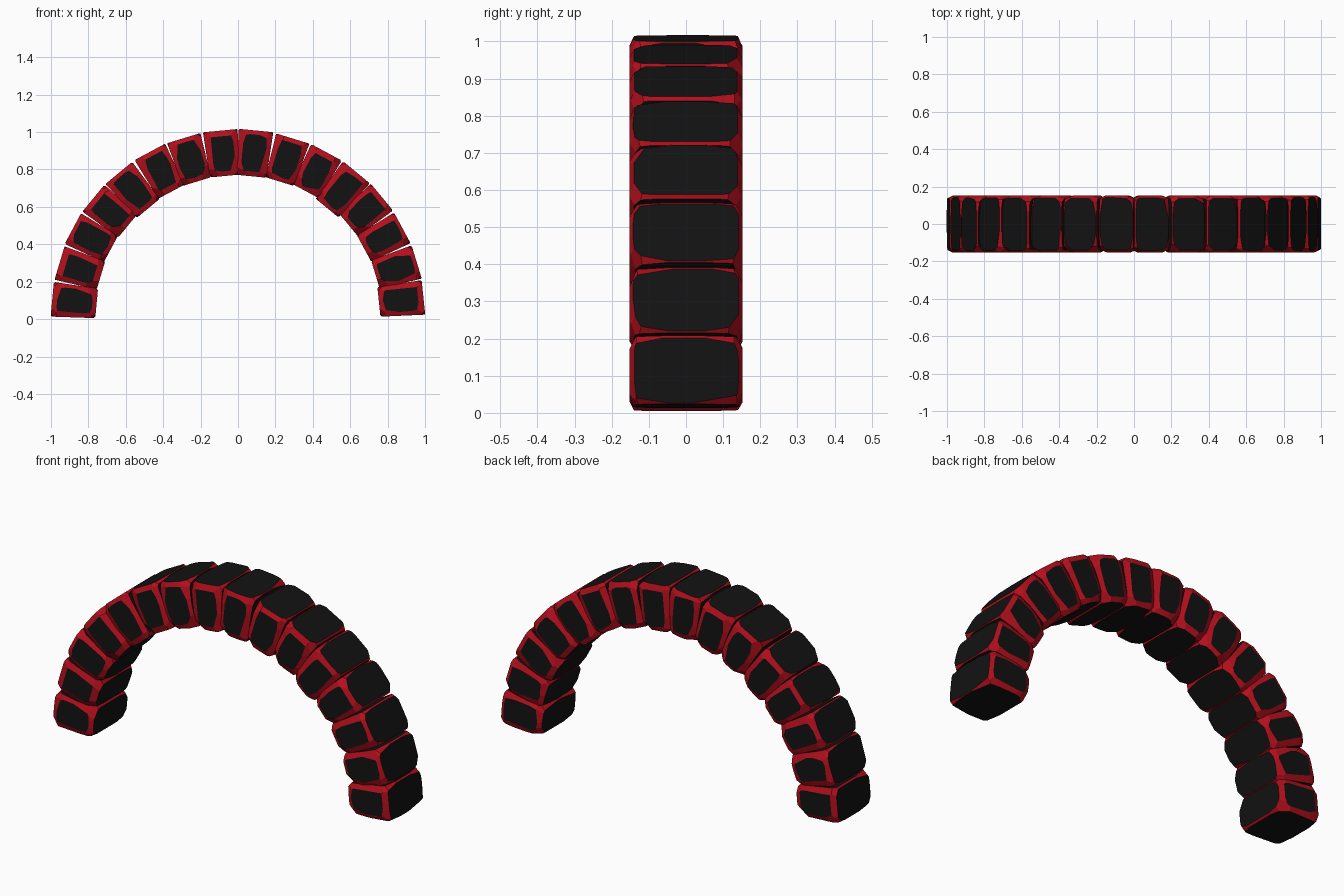
import bpy, bmesh, math, random
from itertools import product
from mathutils import Vector, Matrix

if "Cube" in bpy.data.objects:
    bpy.data.objects.remove(bpy.data.objects["Cube"])

random.seed(7)
COUNT = 16
INNER, OUTER, DEPTH = 0.765, 0.998, 0.152
HALF_IN, HALF_OUT = 0.079, 0.093
CENTRE_Z = 0.013


def material(name, colour):
    m = bpy.data.materials.new(name)
    m.diffuse_color = (*colour, 1)
    m.use_nodes = True
    m.node_tree.nodes["Principled BSDF"].inputs["Base Color"].default_value = m.diffuse_color
    return m


black = material("black_stone", (0.006, 0.006, 0.006))
red = material("red_chipped_edge", (0.45, 0.005, 0.012))


def chip(bm, point, normal):
    """Slice off everything beyond a plane and cap the cut in red."""
    geom = bm.verts[:] + bm.edges[:] + bm.faces[:]
    bmesh.ops.bisect_plane(bm, geom=geom, dist=1e-5, plane_co=point,
                           plane_no=normal, clear_outer=True)
    rim = [e for e in bm.edges if e.is_boundary]
    if rim:
        bmesh.ops.edgeloop_fill(bm, edges=rim, mat_nr=1)


def stone(name, angle):
    # Wedge: local x runs outward, y through the arch, z along the curve
    bm = bmesh.new()
    inner = INNER + random.uniform(-0.014, 0.006)
    outer = OUTER + random.uniform(-0.002, 0.003)
    corners = {}
    for s in product((-1, 1), repeat=3):
        x, half = (outer, HALF_OUT) if s[0] > 0 else (inner, HALF_IN)
        corners[s] = Vector((x, s[1] * DEPTH, s[2] * half))
        bm.verts.new(corners[s])
    bmesh.ops.convex_hull(bm, input=bm.verts[:])
    bmesh.ops.dissolve_limit(bm, angle_limit=0.01, verts=bm.verts[:], edges=bm.edges[:])

    # Edge chips: one even chamfer plus two leaning ones per edge
    for axis in range(3):
        a, b = [i for i in range(3) if i != axis]
        for sa, sb in product((-1, 1), repeat=2):
            ends = []
            for s in (-1, 1):
                key = [0, 0, 0]
                key[axis], key[a], key[b] = s, sa, sb
                ends.append(corners[tuple(key)])
            along = (ends[1] - ends[0]).normalized()
            for lean in (0, -1, 1):
                # front and back rims wear wider across the face than in depth
                cut = {0: 0.019, 1: 0.010, 2: 0.019}
                n = Vector((0, 0, 0))
                if axis == 1:
                    n[a], n[b], deep = sa, sb, random.uniform(0.002, 0.007)
                else:
                    wide = 1 / random.uniform(1.6, 2.6)
                    n[a] = sa * (1 if a == 1 else wide)
                    n[b] = sb * (1 if b == 1 else wide)
                    deep = random.uniform(0.008, 0.013)
                n.normalize()
                if lean == 0:
                    p = (ends[0] + ends[1]) / 2 - n * deep
                else:
                    p = ends[0].lerp(ends[1], 0.5 + lean * random.uniform(0.12, 0.3)) - n * deep
                    n = n + along * lean * random.uniform(0.05, 0.16)
                chip(bm, p, n.normalized())

    # Corner chips
    for s, co in corners.items():
        n = Vector((s[0] * random.uniform(0.5, 0.9), s[1], s[2] * random.uniform(0.5, 0.9))).normalized()
        chip(bm, co - n * random.uniform(0.022, 0.036), n)

    bmesh.ops.recalc_face_normals(bm, faces=bm.faces[:])
    turn = Matrix.Rotation(-angle + random.uniform(-0.006, 0.006), 4, 'Y')
    bm.transform(Matrix.Translation((0, 0, CENTRE_Z)) @ turn)
    mesh = bpy.data.meshes.new(name)
    bm.to_mesh(mesh)
    bm.free()
    mesh.materials.append(black)
    mesh.materials.append(red)
    obj = bpy.data.objects.new(name, mesh)
    bpy.context.collection.objects.link(obj)
    return obj


# Half-circle of arch stones
for i in range(COUNT):
    stone(f"arch_stone_{i + 1:02d}", math.pi * (i + 0.5) / COUNT)
